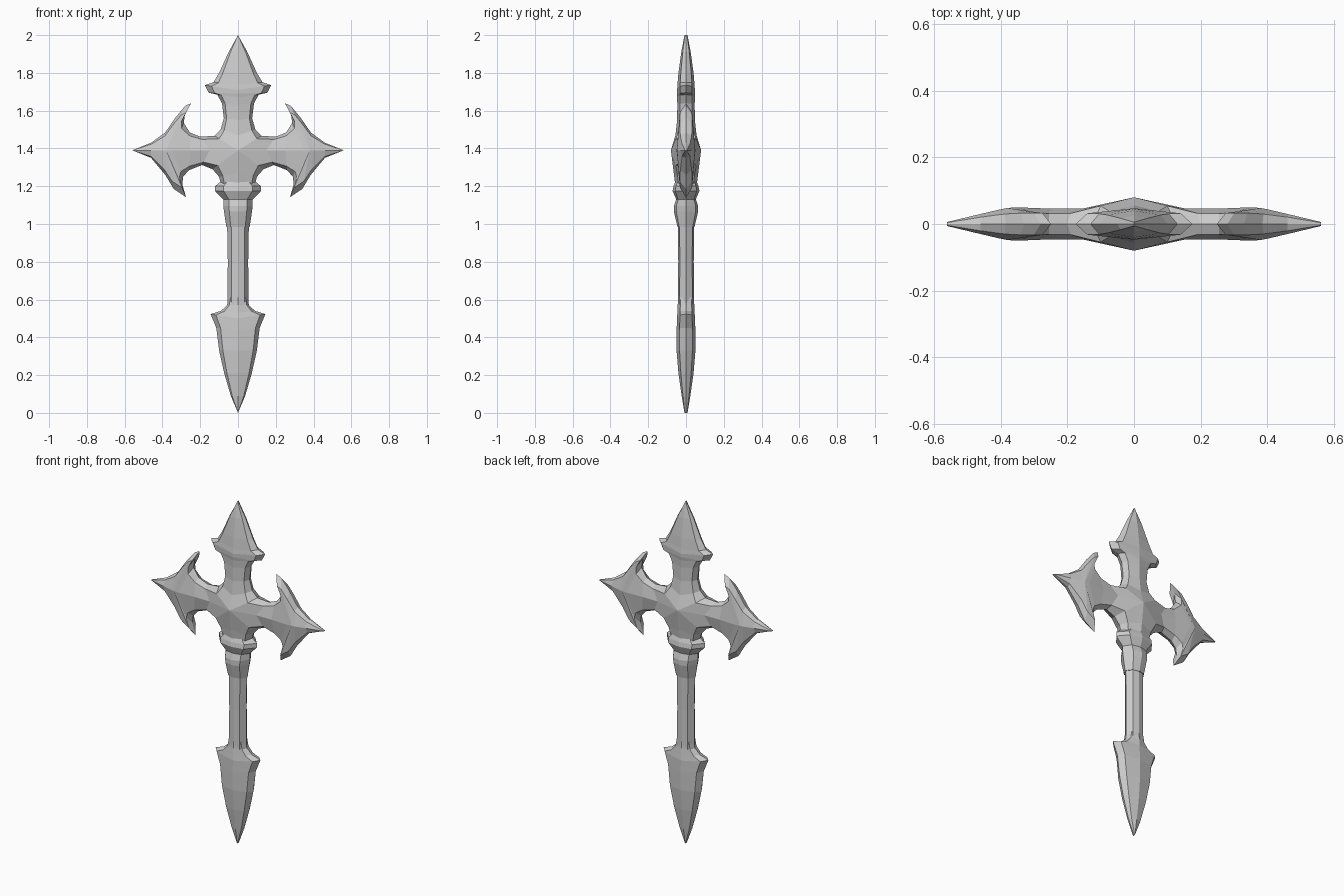
import bpy, bmesh


def finish(name, bm):
    bmesh.ops.remove_doubles(bm, verts=bm.verts, dist=0.0003)
    bmesh.ops.holes_fill(bm, edges=bm.edges, sides=0)
    bmesh.ops.recalc_face_normals(bm, faces=bm.faces)
    mesh = bpy.data.meshes.new(name)
    bm.to_mesh(mesh)
    bm.free()
    obj = bpy.data.objects.new(name, mesh)
    bpy.context.collection.objects.link(obj)
    return obj


def ridged_plate(name, strips, inset=0.8, shoulder=0.68):
    """Stations (edge x, edge z, ridge x, ridge z, ridge height), mirrored in x and y."""
    bm = bmesh.new()
    for stations in strips:
        for sx in (1, -1):
            for sy in (1, -1):
                rows = []
                for ex, ez, rx, rz, h in stations:
                    mx, mz = rx + (ex - rx) * inset, rz + (ez - rz) * inset
                    pts = [(ex, 0, ez), (mx, h * shoulder, mz), (rx, h, rz)]
                    rows.append([bm.verts.new((x * sx, y * sy, z)) for x, y, z in pts])
                for a, b in zip(rows, rows[1:]):
                    for i in range(2):
                        bm.faces.new((a[i], a[i + 1], b[i + 1], b[i]))
    return finish(name, bm)


def faceted_loft(name, rings):
    """Eight-sided rings (z, half width, half depth)."""
    unit = [(0, -1), (.62, -.8), (1, 0), (.62, .8), (0, 1), (-.62, .8), (-1, 0), (-.62, -.8)]
    bm = bmesh.new()
    rows = [[bm.verts.new((u * w, v * d, z)) for u, v in unit] for z, w, d in rings]
    for a, b in zip(rows, rows[1:]):
        for i in range(8):
            j = (i + 1) % 8
            bm.faces.new((a[i], a[j], b[j], b[i]))
    return finish(name, bm)


C = 1.39  # height of the crossing

# Cross head: top spear, upper half of the side arm, lower half down to the neck
top_spear = [
    (0, 2.0, 0, 2.0, .008), (.05, 1.91, 0, 1.91, .025), (.10, 1.80, 0, 1.80, .04),
    (.13, 1.75, 0, 1.74, .045), (.175, 1.735, 0, 1.71, .047), (.155, 1.695, 0, 1.69, .047),
    (.11, 1.685, 0, 1.67, .047), (.085, 1.64, 0, 1.63, .046), (.075, 1.56, 0, 1.55, .047),
    (.092, 1.50, 0, 1.47, .056), (.125, 1.467, 0, C, .08),
]
arm_upper = [
    (.125, 1.467, 0, C, .08), (.20, 1.462, .15, C, .047), (.255, 1.485, .25, C, .046),
    (.287, 1.535, .35, C, .05), (.28, 1.585, .38, C, .048), (.248, 1.64, .38, C, .048),
    (.28, 1.625, .38, C, .048), (.33, 1.565, .38, C, .048), (.385, 1.485, .40, C, .044),
    (.46, 1.43, .46, C, .03), (.56, C, .56, C, .006),
]
arm_lower = [
    (.56, C, .56, C, .006), (.46, 1.35, .46, C, .03), (.385, 1.26, .40, C, .044),
    (.34, 1.185, .38, C, .048), (.275, 1.142, .38, C, .048), (.295, 1.21, .38, C, .048),
    (.29, 1.25, .35, C, .05), (.26, 1.285, .25, C, .046), (.19, 1.312, .15, C, .047),
    (.135, 1.29, 0, C, .08), (.10, 1.25, 0, 1.27, .065), (.085, 1.19, 0, 1.19, .055),
]
ridged_plate("cross_head", [top_spear, arm_upper, arm_lower])

# Collar with two raised rings
faceted_loft("collar", [
    (1.23, .085, .055), (1.20, .122, .066), (1.175, .122, .071), (1.13, .078, .052),
    (1.095, .078, .064), (1.065, .074, .064), (0.985, .062, .045),
])

# Handle shaft
faceted_loft("handle_shaft", [(1.02, .058, .042), (0.8, .054, .041), (0.57, .056, .042)])

# Leaf-shaped end blade
ridged_plate("end_blade", [[
    (.05, .61, 0, .61, .042), (.058, .57, 0, .57, .044), (.09, .54, 0, .53, .046),
    (.145, .523, 0, .50, .047), (.115, .45, 0, .44, .05), (.10, .33, 0, .33, .05),
    (.073, .21, 0, .21, .04), (.038, .09, 0, .09, .023), (0, 0, 0, 0, .008),
]])
